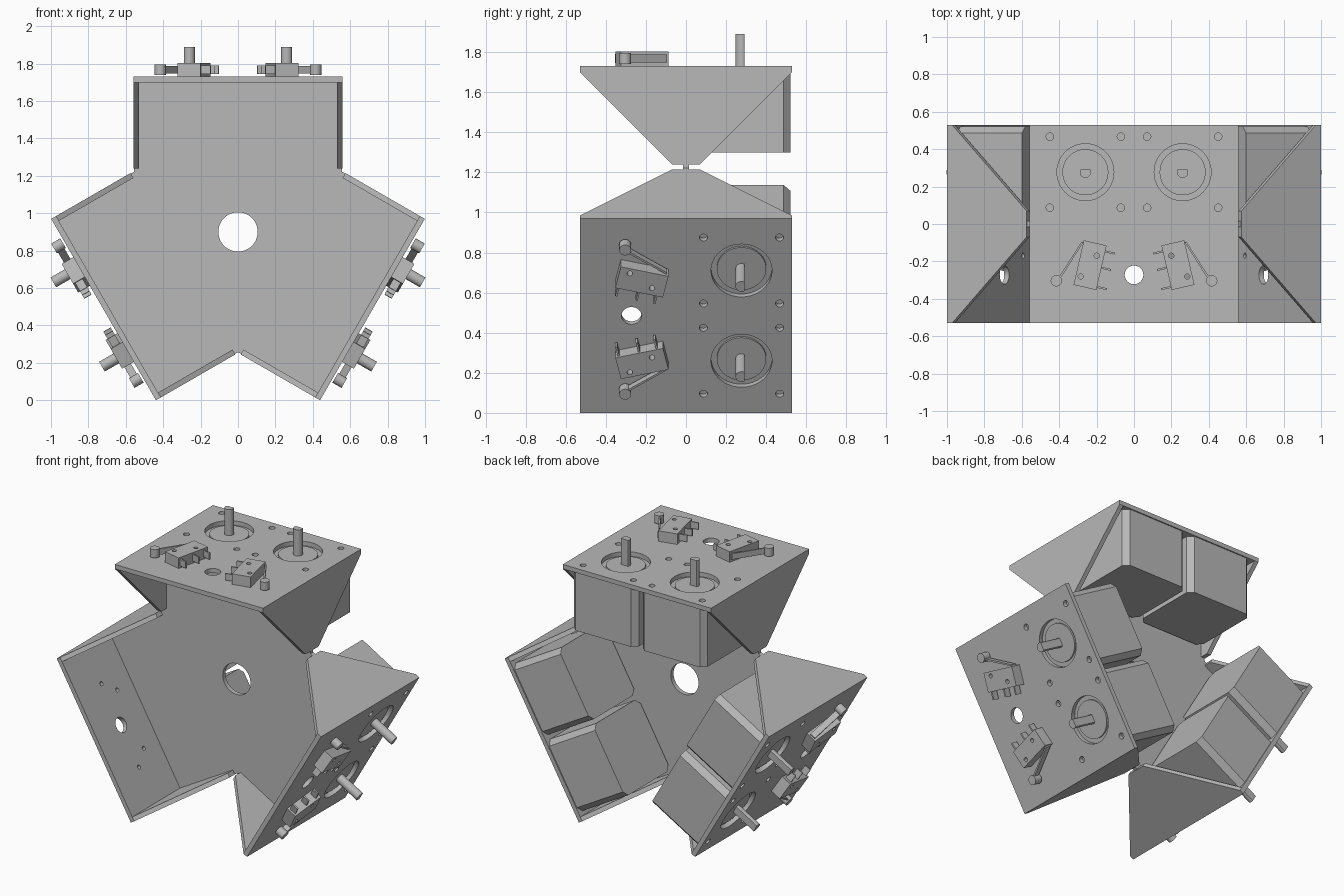
import bpy, bmesh
from math import radians, pi
from mathutils import Matrix, Vector

cube = bpy.data.objects.get("Cube")
if cube:
    bpy.data.objects.remove(cube)

CENTRE_Z = 0.9      # height of the three-way symmetry axis
R = 0.83            # axis to outer face of a mounting plate
HALF_W, HALF_D, T = 0.56, 0.53, 0.03
MOTOR_X, MOTOR_Y = 0.26, 0.277

grey = bpy.data.materials.new("plain_grey")
grey.use_nodes = True
colour = (0.48, 0.48, 0.48, 1)
grey.diffuse_color = colour
grey.node_tree.nodes["Principled BSDF"].inputs["Base Color"].default_value = colour


def box(bm, lo, hi, m=Matrix()):
    lo, hi = Vector(lo), Vector(hi)
    size = Matrix.Diagonal((*(hi - lo), 1))
    return bmesh.ops.create_cube(bm, size=1, matrix=m @ Matrix.Translation((lo + hi) / 2) @ size)


def cyl(bm, x, y, z0, z1, r, m=Matrix(), n=32):
    return bmesh.ops.create_cone(bm, cap_ends=True, segments=n, radius1=r, radius2=r, depth=z1 - z0,
                                 matrix=m @ Matrix.Translation((x, y, (z0 + z1) / 2)))


def prism(bm, points, direction):
    face = bm.faces.new([bm.verts.new(p) for p in points])
    out = bmesh.ops.extrude_face_region(bm, geom=[face])["geom"]
    bmesh.ops.translate(bm, vec=direction, verts=[v for v in out if isinstance(v, bmesh.types.BMVert)])


def make(name, bm):
    bmesh.ops.recalc_face_normals(bm, faces=bm.faces)
    mesh = bpy.data.meshes.new(name)
    bm.to_mesh(mesh)
    bm.free()
    mesh.materials.append(grey)
    ob = bpy.data.objects.new(name, mesh)
    bpy.context.collection.objects.link(ob)
    return ob


def cut(ob, bm):
    """Subtract the cutter mesh and bake the result."""
    cutter = make("cutter", bm)
    cutter.hide_render = True
    mod = ob.modifiers.new("holes", "BOOLEAN")
    mod.operation, mod.solver, mod.object = "DIFFERENCE", "EXACT", cutter
    deps = bpy.context.evaluated_depsgraph_get()
    mesh = bpy.data.meshes.new_from_object(ob.evaluated_get(deps))
    ob.modifiers.clear()
    ob.data = mesh
    bpy.data.objects.remove(cutter)


def smooth(ob):
    ob.data.shade_smooth()
    ob.data.set_sharp_from_angle(angle=radians(35))


def switch_frame(s):
    return Matrix.Translation((s * 0.235, -0.22, R)) @ Matrix.Rotation(s * radians(13), 4, "Z")


SWITCH_HOLES = ((-0.023, 0.057), (0.035, -0.07))
arm_parts = []

# Mounting plate with motor, screw, cable and switch holes
bm = bmesh.new()
box(bm, (-HALF_W, -HALF_D, R - T), (HALF_W, HALF_D, R))
plate = make("mounting_plate", bm)
bm = bmesh.new()
cyl(bm, 0, -0.272, R - 0.1, R + 0.1, 0.05)
for s in (-1, 1):
    cyl(bm, s * MOTOR_X, MOTOR_Y, R - 0.1, R + 0.1, 0.152, n=48)
    for dx in (-0.19, 0.19):
        for dy in (-0.19, 0.19):
            cyl(bm, s * MOTOR_X + dx, MOTOR_Y + dy, R - 0.1, R + 0.1, 0.02, n=20)
    for x, y in SWITCH_HOLES:
        cyl(bm, s * x, y, -0.1, 0.1, 0.014, switch_frame(s), 16)
cut(plate, bm)
arm_parts.append(plate)

# Tapered side panels
for s, side in ((-1, "right"), (1, "left")):
    bm = bmesh.new()
    x = s * HALF_W
    prism(bm, [(x, -HALF_D, R - T), (x, HALF_D, R - T), (x, 0.07, 0.34), (x, -0.07, 0.34)], (-s * T, 0, 0))
    arm_parts.append(make(side + "_side_panel", bm))

for s, side in ((-1, "right"), (1, "left")):
    # Motor body with chamfered long edges, boss and flatted shaft
    bm = bmesh.new()
    h = 0.245
    mx = s * MOTOR_X
    box(bm, (mx - h, MOTOR_Y - h, 0.4), (mx + h, MOTOR_Y + h, R - T))
    upright = [e for e in bm.edges if abs(e.verts[0].co.z - e.verts[1].co.z) > 0.1]
    bmesh.ops.bevel(bm, geom=upright, offset=0.035, segments=1, affect="EDGES")
    arm_parts.append(make(side + "_motor", bm))

    bm = bmesh.new()
    cyl(bm, mx, MOTOR_Y, R - T - 0.01, R - 0.018, 0.123, n=48)
    arm_parts.append(make(side + "_motor_boss", bm))

    bm = bmesh.new()
    for v in cyl(bm, mx, MOTOR_Y, R - T, R + 0.16, 0.03)["verts"]:
        v.co.y = min(v.co.y, MOTOR_Y + 0.015)
    arm_parts.append(make(side + "_motor_shaft", bm))

    # Limit switch body with two screw holes
    m = switch_frame(s)
    bm = bmesh.new()
    box(bm, (-0.0625, -0.122, 0), (0.0625, 0.122, 0.072), m)
    body = make(side + "_switch_body", bm)
    bm = bmesh.new()
    for x, y in SWITCH_HOLES:
        cyl(bm, s * x, y, -0.1, 0.2, 0.014, m, 16)
    cut(body, bm)
    arm_parts.append(body)

    # Switch terminals on the inner side
    bm = bmesh.new()
    for y in (-0.105, 0, 0.09):
        a, b = sorted((-s * 0.06, -s * 0.115))
        box(bm, (a, y - 0.005, 0.015), (b, y + 0.005, 0.06), m)
    arm_parts.append(make(side + "_switch_terminals", bm))

    # Sprung lever and roller on the outer side
    bm = bmesh.new()
    path = [(0.062, 0.112), (0.072, 0.112), (0.15, -0.105), (0.14, -0.11)]
    prism(bm, [m @ Vector((s * x, y, 0.018)) for x, y in path], (0, 0, 0.04))
    arm_parts.append(make(side + "_switch_lever", bm))
    bm = bmesh.new()
    cyl(bm, s * 0.157, -0.122, 0.01, 0.066, 0.03, m)
    arm_parts.append(make(side + "_switch_roller", bm))

# Repeat the arm three times around the axis
up = Matrix.Translation((0, 0, CENTRE_Z))
for part in arm_parts:
    smooth(part)
    base = part.name
    for i, arm in enumerate(("top", "left", "right")):
        ob = part if i == 0 else part.copy()
        if i:
            bpy.context.collection.objects.link(ob)
        ob.name = arm + "_arm_" + base
        ob.matrix_world = up @ Matrix.Rotation(i * 2 * pi / 3, 4, "Y")

# Central three-armed web with its round hole
bm = bmesh.new()
outline = []
for i in range(3):
    turn = Matrix.Rotation(i * 2 * pi / 3, 4, "Y")
    for x, z in ((-0.535, R - T), (0.535, R - T), (0.557, 0.322)):
        outline.append(turn @ Vector((x, -T / 2, z)))
prism(bm, outline, (0, T, 0))
web = make("central_web", bm)
bm = bmesh.new()
cyl(bm, 0, 0, -0.2, 0.2, 0.105, Matrix.Rotation(pi / 2, 4, "X"), 48)
cut(web, bm)
smooth(web)
web.matrix_world = up
